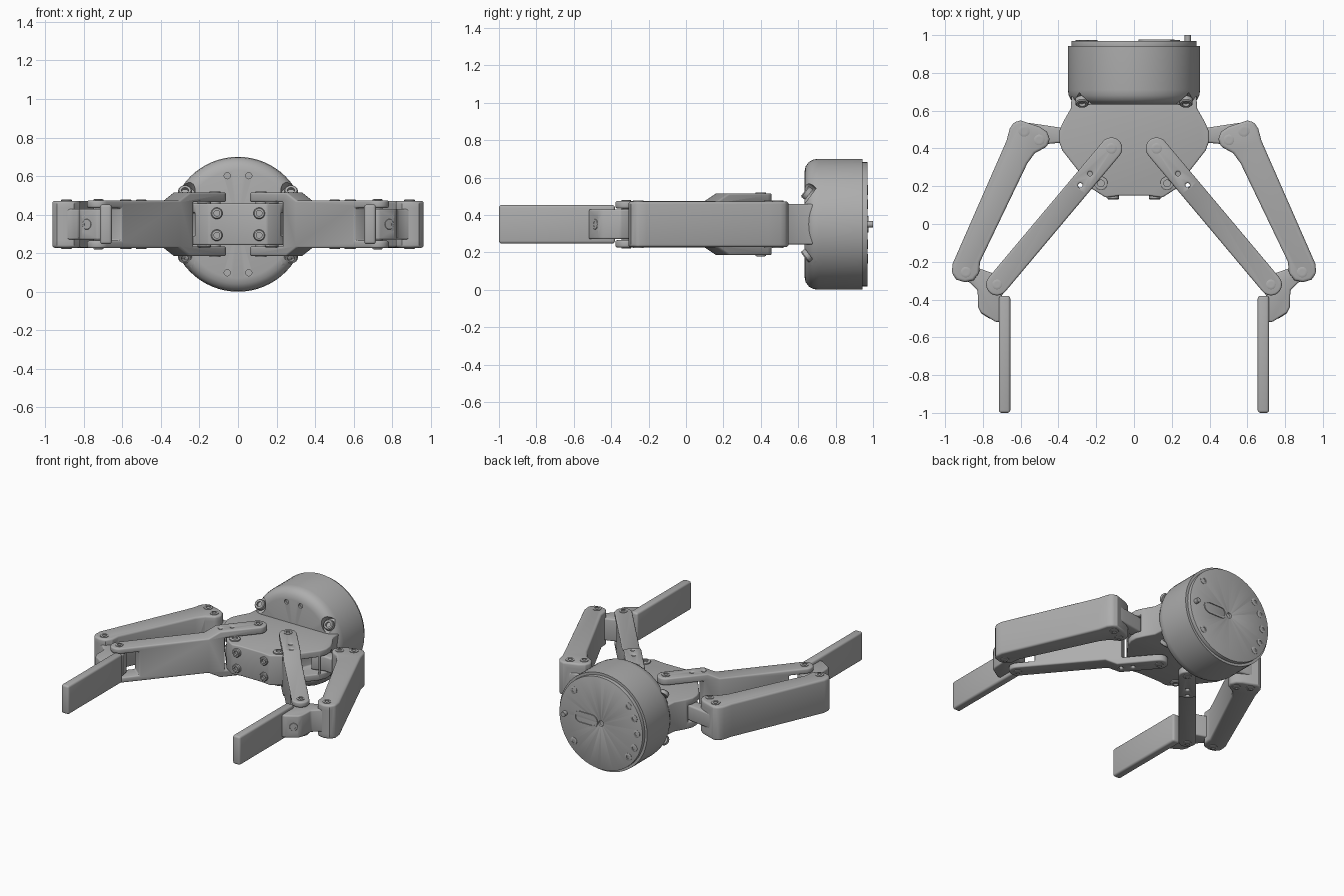
import bpy, bmesh, math
from mathutils import Matrix, Vector

if "Cube" in bpy.data.objects:
    bpy.data.objects.remove(bpy.data.objects["Cube"])

ZC = 0.35  # height of the centre plane
grey = bpy.data.materials.new("satin_grey")
grey.use_nodes = True
grey.diffuse_color = (0.42, 0.42, 0.42, 1)
grey.node_tree.nodes["Principled BSDF"].inputs["Base Color"].default_value = (0.42, 0.42, 0.42, 1)
parts = []


def make(name, bm, matrix=Matrix()):
    bm.transform(matrix)
    bmesh.ops.recalc_face_normals(bm, faces=bm.faces)
    mesh = bpy.data.meshes.new(name)
    bm.to_mesh(mesh)
    bm.free()
    mesh.materials.append(grey)
    obj = bpy.data.objects.new(name, mesh)
    bpy.context.collection.objects.link(obj)
    parts.append(obj)
    return obj


def prism(name, pts, low, high, matrix=Matrix.Translation((0, 0, ZC))):
    bm = bmesh.new()
    face = bm.faces.new([bm.verts.new((x, y, low)) for x, y in pts])
    ext = bmesh.ops.extrude_face_region(bm, geom=[face])
    top = [v for v in ext["geom"] if isinstance(v, bmesh.types.BMVert)]
    bmesh.ops.translate(bm, verts=top, vec=(0, 0, high - low))
    return make(name, bm, matrix)


def lathe(name, profile, loc, axis, steps=32):
    # profile of (radius, height) spun around the axis
    bm = bmesh.new()
    verts = [bm.verts.new((r, 0, h)) for r, h in profile]
    edges = [bm.edges.new(pair) for pair in zip(verts, verts[1:])]
    bmesh.ops.spin(bm, geom=verts + edges, axis=(0, 0, 1), cent=(0, 0, 0),
                   angle=math.tau, steps=steps)
    bmesh.ops.remove_doubles(bm, verts=bm.verts, dist=1e-5)
    turn = Vector(axis).to_track_quat("Z", "Y").to_matrix().to_4x4()
    return make(name, bm, Matrix.Translation(loc) @ turn)


def rod(name, loc, axis, r, low, high, steps=32):
    return lathe(name, [(0, low), (r, low), (r, high), (0, high)], loc, axis, steps)


def screw(name, loc, axis, r, h=0.012):
    profile = [(0, -0.01), (r, -0.01), (r, h * 0.7), (r * 0.85, h),
               (r * 0.5, h), (r * 0.5, h * 0.2), (0, h * 0.2)]
    return lathe(name, profile, loc, axis, 18)


def bake(obj):
    bpy.context.view_layer.update()
    graph = bpy.context.evaluated_depsgraph_get()
    mesh = bpy.data.meshes.new_from_object(obj.evaluated_get(graph))
    obj.modifiers.clear()
    obj.data = mesh


def combine(obj, cutter, operation="DIFFERENCE"):
    mod = obj.modifiers.new("cut", "BOOLEAN")
    mod.operation, mod.object, mod.solver = operation, cutter, "EXACT"
    bake(obj)
    parts.remove(cutter)
    bpy.data.objects.remove(cutter)


def bevel(obj, width, segments=3):
    mod = obj.modifiers.new("bevel", "BEVEL")
    mod.width, mod.segments, mod.angle_limit = width, segments, math.radians(40)
    mod.limit_method = "ANGLE"
    bake(obj)


def capsule(a, b, r, n=12):
    a, b = Vector(a), Vector(b)
    t = math.atan2(b.y - a.y, b.x - a.x) - math.pi / 2
    return [(c.x + r * math.cos(t + k + i * math.pi / n), c.y + r * math.sin(t + k + i * math.pi / n))
            for c, k in ((b, 0), (a, math.pi)) for i in range(n + 1)]


# Round housing, with front recesses and small holes
housing = lathe("housing", [(0, 0.633), (0.28, 0.633), (0.31, 0.64), (0.333, 0.657), (0.346, 0.68),
                            (0.35, 0.71), (0.35, 0.943), (0, 0.943)], (0, 0, ZC), (0, 1, 0), 64)
# lathe keeps the profile's height along +y
for s in (-1, 1):
    for up in (-1, 1):
        combine(housing, rod("scoop", (s * 0.275, 0.65, ZC + up * 0.165), (0, -0.8, up * 0.6), 0.052, -0.02, 0.2))
        combine(housing, rod("hole", (s * 0.056, 0.63, ZC + up * 0.252), (0, -1, 0), 0.016, -0.02, 0.03, 16))
        screw("housing_screw", (s * 0.275, 0.65, ZC + up * 0.165), (0, -0.8, up * 0.6), 0.036, 0.02)

# Rear cover, with port, pin and screws
cover = rod("rear_cover", (0, 0, ZC), (0, 1, 0), 0.332, 0.93, 0.97, 64)
back = Matrix.Translation((0, 0, ZC)) @ Matrix.Rotation(math.pi / 2, 4, "X")
combine(cover, rod("hole", (0.0, 0.97, ZC), (0, 1, 0), 0.02, -0.015, 0.02, 16))
bevel(cover, 0.006, 2)
port = prism("port_rim", capsule((0.07, 0), (0.17, 0), 0.045, 8), -0.976, -0.96, back)
combine(port, prism("port_slot", capsule((0.07, 0), (0.17, 0), 0.032, 8), -1, -0.966, back))
rod("locating_pin", (0.285, 0, ZC), (0, 1, 0), 0.017, 0.96, 1.0, 16)
for deg in (40, -40, 140, 158, 202, 220, 180):
    a = math.radians(deg)
    screw("cover_screw", (0.285 * math.cos(a), 0.968, ZC + 0.285 * math.sin(a)), (0, 1, 0), 0.026, 0.006)

# Palm body
half = [(0.33, 0.68), (0.335, 0.61), (0.375, 0.54), (0.397, 0.49), (0.398, 0.44), (0.38, 0.39),
        (0.22, 0.185), (0.15, 0.14), (0.08, 0.15)]
palm = prism("palm", half + [(-x, y) for x, y in reversed(half)], -0.108, 0.108)
for s in (-1, 1):
    slot = [(s * x, y) for x, y in ((0.45, 0.53), (0.27, 0.50), (0.17, 0.25), (0.26, 0.16))]
    combine(palm, prism("palm_slot", slot, -0.06, 0.06))
bevel(palm, 0.018)
for s in (-1, 1):
    for up in (-1, 1):
        screw("palm_front_screw", (s * 0.11, 0.147, ZC + up * 0.057), (0, -1, 0), 0.03, 0.018)
        screw("palm_screw", (s * 0.175, 0.215, ZC + up * 0.108), (0, 0, up), 0.036, 0.012)

# Side profile shared by the inner links: wide fork, ramp, narrow fork
upper = [(-0.1, 0.115), (-0.1, 0.165), (0.27, 0.165), (0.35, 0.124), (1.05, 0.124), (1.05, 0.085), (0.82, 0.085)]
link_side = [(0.24, 0.115)] + upper + [(u, -z) for u, z in reversed(upper)] + [(0.24, -0.115)]

arm_outline = [(0.60, 0.548), (0.50, 0.515), (0.462, 0.49), (0.445, 0.45), (0.46, 0.41), (0.525, 0.375),
               (0.565, 0.32), (0.815, -0.2), (0.82, -0.26), (0.85, -0.298), (0.895, -0.308), (0.94, -0.295),
               (0.965, -0.26), (0.96, -0.21), (0.675, 0.44), (0.658, 0.505), (0.636, 0.538)]
knuckle_outline = [(0.945, -0.24), (0.90, -0.215), (0.84, -0.228), (0.75, -0.26), (0.69, -0.285), (0.68, -0.34),
                   (0.70, -0.38), (0.70, -0.515), (0.73, -0.52), (0.81, -0.47), (0.825, -0.44),
                   (0.828, -0.35), (0.87, -0.31), (0.93, -0.29)]
crank_outline = [(0.30, 0.49), (0.39, 0.51), (0.52, 0.53), (0.60, 0.54), (0.63, 0.49), (0.59, 0.45),
                 (0.50, 0.42), (0.39, 0.43), (0.30, 0.40)]

for side, s in (("left", 1), ("right", -1)):
    def flip(pts):
        return [(s * x, y) for x, y in pts]

    # Inner link
    start, end = Vector((s * 0.12, 0.40, ZC)), Vector((s * 0.725, -0.32, ZC))
    along = (end - start).normalized()
    up_axis = Vector((0, 0, 1))
    frame = Matrix((along, up_axis, along.cross(up_axis))).transposed().to_4x4()
    frame.translation = start
    link = prism(side + "_inner_link", capsule(start.xy, end.xy, 0.058), -0.2, 0.2)
    combine(link, prism("side_shape", link_side, -0.1, 0.1, frame), "INTERSECT")
    for d in (0.175, 0.255):
        p = start + along * d
        combine(link, rod("hole", p, (0, 0, 1), 0.012, -0.3, 0.3, 12))
    bevel(link, 0.01)
    rod(side + "_inner_pin", start, (0, 0, 1), 0.03, -0.15, 0.15)

    # Outer arm, open at both ends for its joints
    arm = prism(side + "_outer_arm", flip(arm_outline), -0.122, 0.122)
    combine(arm, rod("cutter", (s * 0.865, -0.29, ZC), (0, 0, 1), 0.082, -0.085, 0.085))
    combine(arm, rod("cutter", (s * 0.49, 0.47, ZC), (0, 0, 1), 0.105, -0.085, 0.085))
    bevel(arm, 0.014)

    # Drive crank
    crank = prism(side + "_crank", flip(crank_outline), -0.055, 0.055)
    bevel(crank, 0.012)

    # Knuckle with a recessed screw
    knuckle = prism(side + "_knuckle", flip(knuckle_outline), -0.08, 0.08)
    face_dir = (s * 0.53, -0.85, 0)
    spot = (s * 0.778, -0.475, ZC)
    combine(knuckle, rod("cutter", spot, face_dir, 0.042, 0, 0.1))
    bevel(knuckle, 0.01)
    screw(side + "_knuckle_screw", spot, face_dir, 0.03, 0.015)

    # Finger pad
    pad = prism(side + "_finger_pad", flip([(0.655, -0.38), (0.715, -0.38), (0.715, -0.99), (0.655, -0.99)]),
                -0.103, 0.103)
    bevel(pad, 0.014)
    tip = [v for v in pad.data.vertices if v.co.y < -0.9]
    for v in tip:
        v.co.y -= 0.01

    # Joint pins and screws, above and below
    joints = ((0.12, 0.40, 0.165, 0.028), (0.725, -0.32, 0.124, 0.026), (0.89, -0.255, 0.122, 0.028),
              (0.582, 0.492, 0.122, 0.03), (0.502, 0.445, 0.122, 0.028))
    for x, y, h, r in joints:
        for up in (-1, 1):
            screw(side + "_joint_screw", (s * x, y, ZC + up * h), (0, 0, up), r, 0.006)
    for x, y in ((0.725, -0.32), (0.89, -0.255), (0.582, 0.492), (0.502, 0.445)):
        rod(side + "_joint_pin", (s * x, y, ZC), (0, 0, 1), 0.024, -0.12, 0.12, 20)

# Smooth the rounded surfaces and keep edges crisp
bpy.ops.object.select_all(action="DESELECT")
for obj in parts:
    obj.select_set(True)
bpy.context.view_layer.objects.active = parts[0]
bpy.ops.object.shade_smooth_by_angle(angle=math.radians(32))
